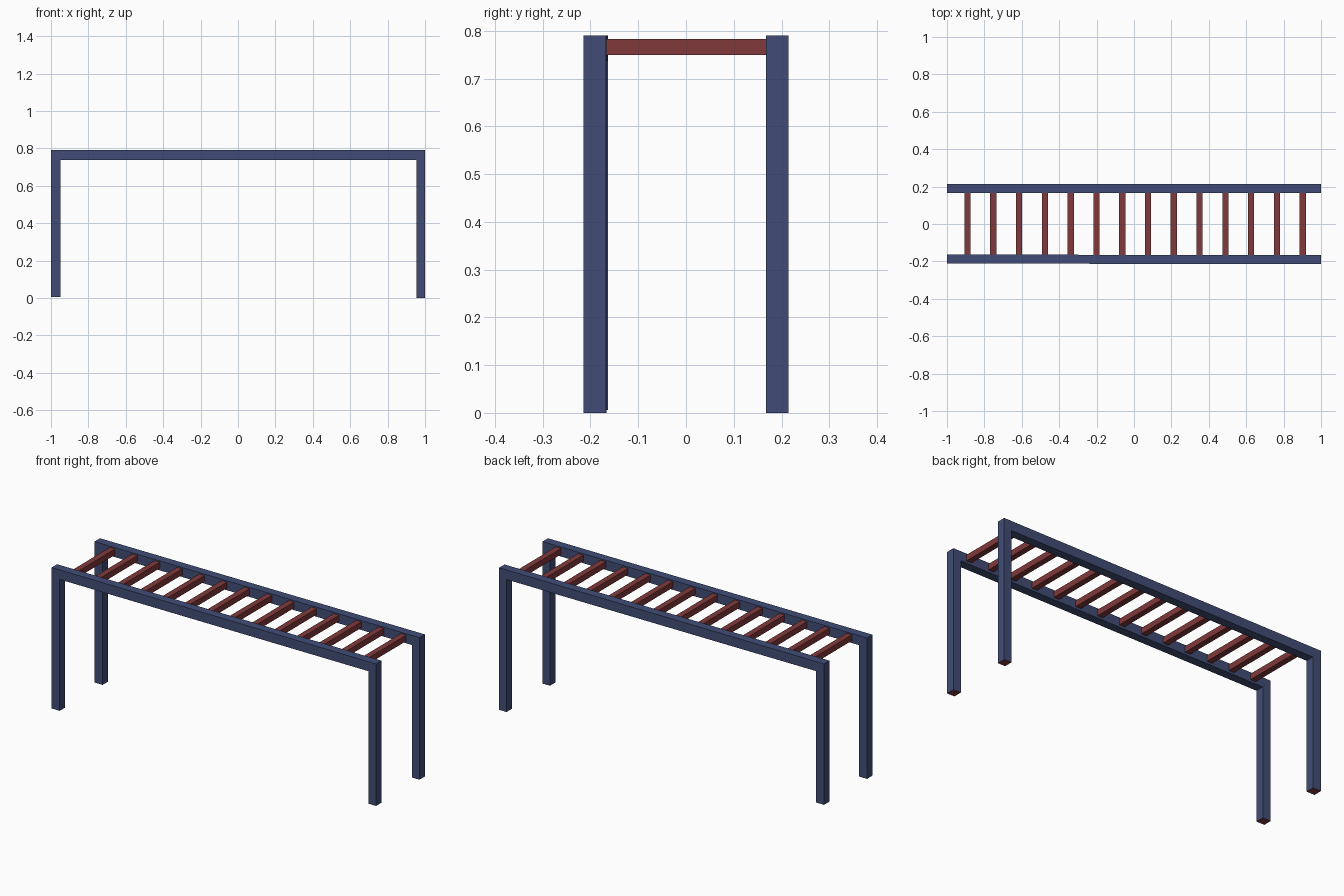
import bpy, bmesh

if "Cube" in bpy.data.objects:
    bpy.data.objects.remove(bpy.data.objects["Cube"])


def material(name, rgb):
    m = bpy.data.materials.new(name)
    m.diffuse_color = (*rgb, 1)
    m.use_nodes = True
    m.node_tree.nodes["Principled BSDF"].inputs["Base Color"].default_value = m.diffuse_color
    return m


BLUE = material("navy_paint", (0.052, 0.073, 0.18))
RED = material("red_paint", (0.22, 0.041, 0.043))


def finish(bm, name, *mats):
    bmesh.ops.recalc_face_normals(bm, faces=bm.faces)
    mesh = bpy.data.meshes.new(name)
    bm.to_mesh(mesh)
    bm.free()
    for m in mats:
        mesh.materials.append(m)
    obj = bpy.data.objects.new(name, mesh)
    bpy.context.collection.objects.link(obj)
    return obj


# Side frame: rail and two legs as one extruded portal outline
def side_frame(name, y_left, y_right):
    outline = [(-1, 0.006), (-0.95, 0.006), (-0.95, 0.737), (0.954, 0.737),
               (0.954, 0), (1, 0), (1, 0.79), (-1, 0.79)]
    bm = bmesh.new()

    def y_at(x):
        return y_left + (y_right - y_left) * (x + 1) / 2

    face = bm.faces.new([bm.verts.new((x, y_at(x) - 0.024, z)) for x, z in outline])
    ext = bmesh.ops.extrude_face_region(bm, geom=[face])
    bmesh.ops.translate(bm, vec=(0, 0.048, 0),
                        verts=[g for g in ext["geom"] if isinstance(g, bmesh.types.BMVert)])
    # Red undersides of the feet
    for f in bm.faces:
        if max(v.co.z for v in f.verts) < 0.05:
            f.material_index = 1
    return finish(bm, name, BLUE, RED)


side_frame("front_frame", -0.187, -0.191)
side_frame("back_frame", 0.191, 0.191)

# Rungs: square bars between the rails
COUNT = 14
for i in range(COUNT):
    x = -0.89 + i * (0.902 + 0.89) / (COUNT - 1)
    bm = bmesh.new()
    bmesh.ops.create_cube(bm, size=1)
    bmesh.ops.scale(bm, vec=(0.033, 0.336, 0.033), verts=bm.verts)
    bmesh.ops.translate(bm, vec=(x, 0.001, 0.766), verts=bm.verts)
    finish(bm, f"rung_{i + 1}", RED)
